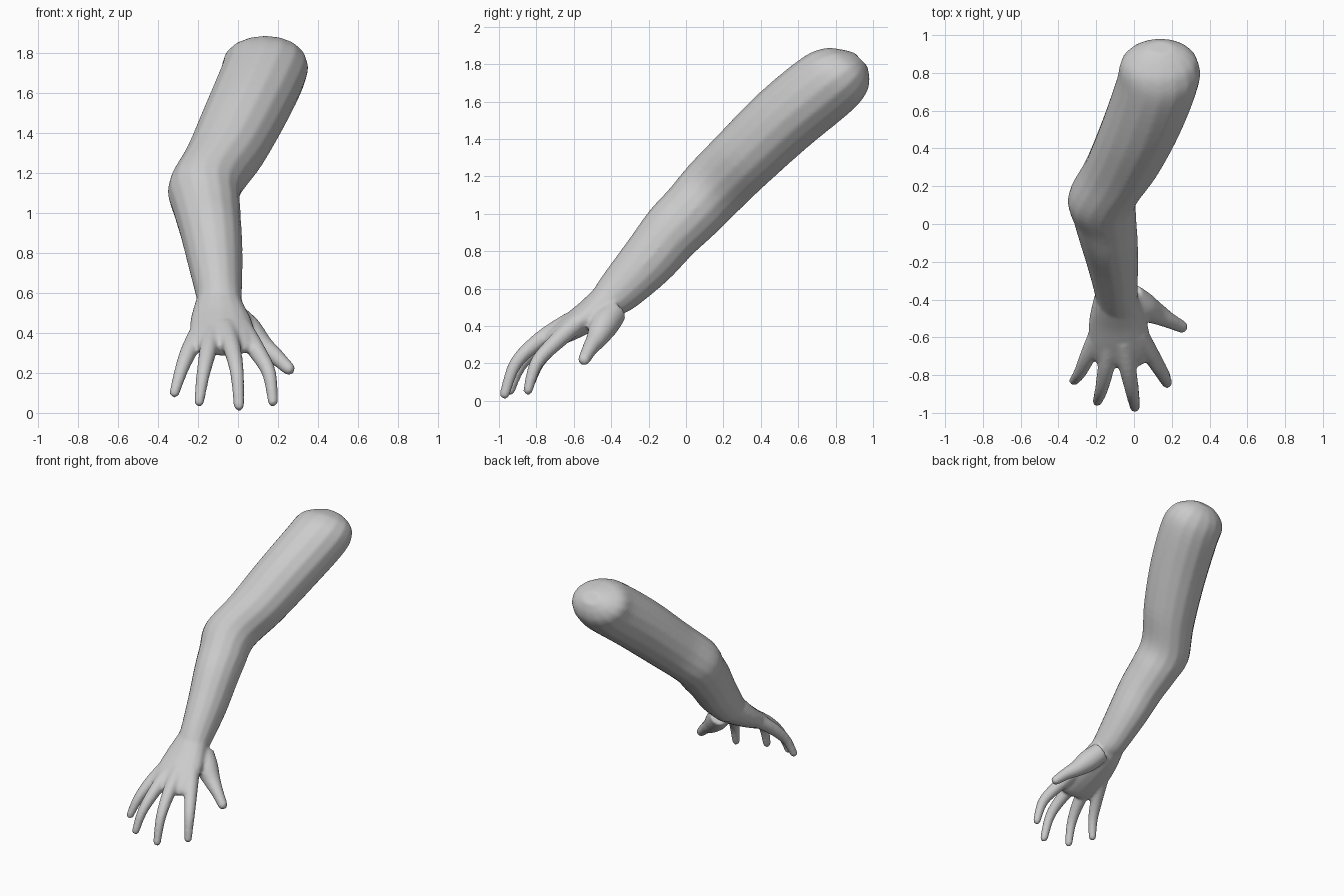
import bpy, bmesh, math
from mathutils import Vector

if "Cube" in bpy.data.objects:
    bpy.data.objects.remove(bpy.data.objects["Cube"])

SIDES = 16
bm = bmesh.new()


def smooth_path(rows, steps=5):
    """Catmull-Rom interpolation of rows of numbers."""
    out = []
    for i in range(len(rows) - 1):
        p0, p1 = rows[max(i - 1, 0)], rows[i]
        p2, p3 = rows[i + 1], rows[min(i + 2, len(rows) - 1)]
        for s in range(steps):
            t = s / steps
            out.append([0.5 * (2 * b + (c - a) * t + (2 * a - 5 * b + 4 * c - d) * t * t
                               + (3 * b - a - 3 * c + d) * t ** 3)
                        for a, b, c, d in zip(p0, p1, p2, p3)])
    return out + [list(rows[-1])]


def loft(rings):
    """Skin a closed tube through (centre, half width vector, half depth vector)."""
    loops = []
    for c, u, v in rings:
        loops.append([bm.verts.new(c + u * math.cos(a) + v * math.sin(a))
                      for a in (2 * math.pi * k / SIDES for k in range(SIDES))])
    for a, b in zip(loops, loops[1:]):
        for k in range(SIDES):
            j = (k + 1) % SIDES
            bm.faces.new((a[k], a[j], b[j], b[k]))
    bm.faces.new(loops[0][::-1])
    bm.faces.new(loops[-1])


def limb(rows, depth_dir):
    """Rows are x, y, z, half width along x, half depth along depth_dir."""
    d = Vector(depth_dir).normalized()
    loft([(Vector(r[:3]), Vector((r[3], 0, 0)), d * r[4]) for r in smooth_path(rows)])


def finger(rows):
    """Rows are x, y, z, radius; the tip is rounded off."""
    pts = smooth_path(rows)
    end = Vector(pts[-1][:3])
    t = (end - Vector(pts[-2][:3])).normalized()
    r = pts[-1][3]
    for f, s in ((0.5, 0.85), (0.85, 0.45)):
        pts.append(list(end + t * r * f) + [r * s])
    rings = []
    for i, p in enumerate(pts):
        t = (Vector(pts[min(i + 1, len(pts) - 1)][:3]) - Vector(pts[max(i - 1, 0)][:3])).normalized()
        u = Vector((1, 0.3, 0.3)).cross(t).normalized()
        rings.append((Vector(p[:3]), u * p[3], t.cross(u) * p[3]))
    loft(rings)


# shoulder stump, upper arm, elbow, forearm, wrist
limb([(0.14, 0.935, 1.825, 0.07, 0.05),
      (0.14, 0.905, 1.80, 0.15, 0.11),
      (0.135, 0.85, 1.765, 0.205, 0.165),
      (0.125, 0.75, 1.69, 0.22, 0.195),
      (0.04, 0.52, 1.50, 0.215, 0.195),
      (-0.065, 0.30, 1.29, 0.20, 0.185),
      (-0.165, 0.14, 1.13, 0.185, 0.18),
      (-0.155, 0.03, 1.01, 0.168, 0.172),
      (-0.135, -0.08, 0.90, 0.155, 0.165),
      (-0.115, -0.20, 0.755, 0.138, 0.152),
      (-0.095, -0.36, 0.585, 0.115, 0.122),
      (-0.09, -0.43, 0.525, 0.115, 0.095)], (0, -0.69, 0.72))

# palm
limb([(-0.095, -0.34, 0.60, 0.10, 0.10),
      (-0.095, -0.42, 0.53, 0.125, 0.10),
      (-0.085, -0.52, 0.455, 0.155, 0.085),
      (-0.075, -0.63, 0.385, 0.165, 0.07),
      (-0.07, -0.71, 0.335, 0.15, 0.052),
      (-0.07, -0.745, 0.31, 0.11, 0.03)], (0, -0.57, 0.82))

# little, ring, middle and index fingers, then thumb
finger([(-0.19, -0.58, 0.41, 0.05), (-0.245, -0.70, 0.31, 0.043),
        (-0.285, -0.785, 0.21, 0.034), (-0.318, -0.83, 0.10, 0.026)])
finger([(-0.13, -0.62, 0.41, 0.052), (-0.15, -0.77, 0.31, 0.044),
        (-0.175, -0.885, 0.19, 0.034), (-0.195, -0.94, 0.055, 0.026)])
finger([(-0.06, -0.62, 0.42, 0.055), (-0.03, -0.78, 0.325, 0.045),
        (-0.005, -0.91, 0.20, 0.035), (0.005, -0.97, 0.035, 0.027)])
finger([(0.02, -0.58, 0.42, 0.055), (0.095, -0.70, 0.31, 0.045),
        (0.155, -0.80, 0.20, 0.036), (0.175, -0.845, 0.055, 0.026)])
finger([(-0.02, -0.38, 0.48, 0.07), (0.045, -0.435, 0.41, 0.078),
        (0.12, -0.475, 0.335, 0.058), (0.185, -0.51, 0.285, 0.043),
        (0.255, -0.545, 0.22, 0.033)])

# fuse everything into one continuous skin
bmesh.ops.recalc_face_normals(bm, faces=bm.faces)
mesh = bpy.data.meshes.new("arm_and_hand")
bm.to_mesh(mesh)
bm.free()
arm = bpy.data.objects.new("arm_and_hand", mesh)
bpy.context.collection.objects.link(arm)
bpy.context.view_layer.objects.active = arm
arm.select_set(True)
rm = arm.modifiers.new("fuse", 'REMESH')
rm.mode = 'VOXEL'
rm.voxel_size = 0.011
rm.use_smooth_shade = True
sm = arm.modifiers.new("soften", 'SMOOTH')
sm.factor = 0.5
sm.iterations = 6
bpy.ops.object.shade_smooth()
